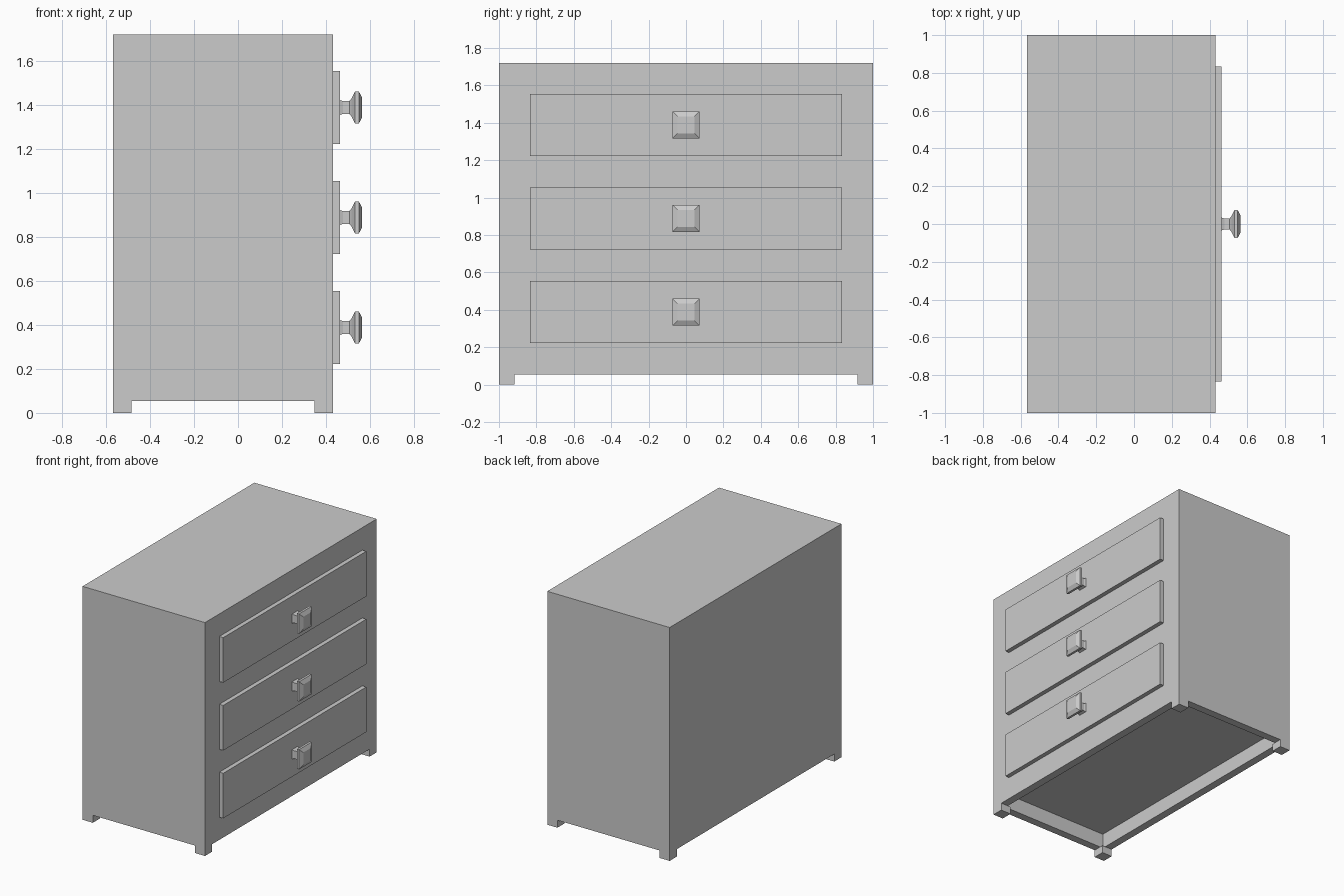
import bpy, bmesh
from mathutils import Matrix, Vector

if "Cube" in bpy.data.objects:
    bpy.data.objects.remove(bpy.data.objects["Cube"])

BACK, FRONT, HALF, TOP = -0.567, 0.431, 1.0, 1.72
LEG, LEG_H = 0.083, 0.055


def finish(bm, name):
    bmesh.ops.recalc_face_normals(bm, faces=bm.faces)
    mesh = bpy.data.meshes.new(name)
    bm.to_mesh(mesh)
    bm.free()
    obj = bpy.data.objects.new(name, mesh)
    bpy.context.collection.objects.link(obj)
    return obj


def box_bm(lo, hi):
    lo, hi = Vector(lo), Vector(hi)
    bm = bmesh.new()
    mat = Matrix.Translation((lo + hi) / 2) @ Matrix.Diagonal((*(hi - lo), 1))
    bmesh.ops.create_cube(bm, size=1, matrix=mat)
    bm.normal_update()
    return bm


# carcass, with a recess in the underside
bm = box_bm((BACK, -HALF, LEG_H), (FRONT, HALF, TOP))
bottom = min(bm.faces, key=lambda f: f.calc_center_median().z)
bmesh.ops.inset_region(bm, faces=[bottom], thickness=LEG)
ext = bmesh.ops.extrude_discrete_faces(bm, faces=[bottom])
bmesh.ops.translate(bm, vec=(0, 0, 0.11), verts=ext["faces"][0].verts)
finish(bm, "carcass")

# four short corner legs
for x, xn in ((BACK, "back"), (FRONT - LEG, "front")):
    for y, yn in ((-HALF, "left"), (HALF - LEG, "right")):
        finish(box_bm((x, y, 0), (x + LEG, y + LEG, LEG_H)), f"leg_{xn}_{yn}")

# knob outline: (distance out, half width) of each square ring
KNOB = [(0.463, 0.034), (0.478, 0.029), (0.506, 0.029), (0.515, 0.040),
        (0.532, 0.073), (0.549, 0.073), (0.564, 0.045)]


def knob(name, z):
    bm = bmesh.new()
    rings = [[bm.verts.new((x, sy * h, z + sz * h))
              for sy, sz in ((-1, -1), (1, -1), (1, 1), (-1, 1))] for x, h in KNOB]
    for a, b in zip(rings, rings[1:]):
        for i in range(4):
            j = (i + 1) % 4
            bm.faces.new((a[i], a[j], b[j], b[i]))
    bm.faces.new(rings[0])
    bm.faces.new(rings[-1])
    finish(bm, name)


# three drawer fronts, each with a square knob
for i in range(3):
    z = 0.388 + 0.5 * i
    finish(box_bm((FRONT, -0.833, z - 0.166), (0.463, 0.833, z + 0.166)), f"drawer_front_{i + 1}")
    knob(f"drawer_knob_{i + 1}", z)
